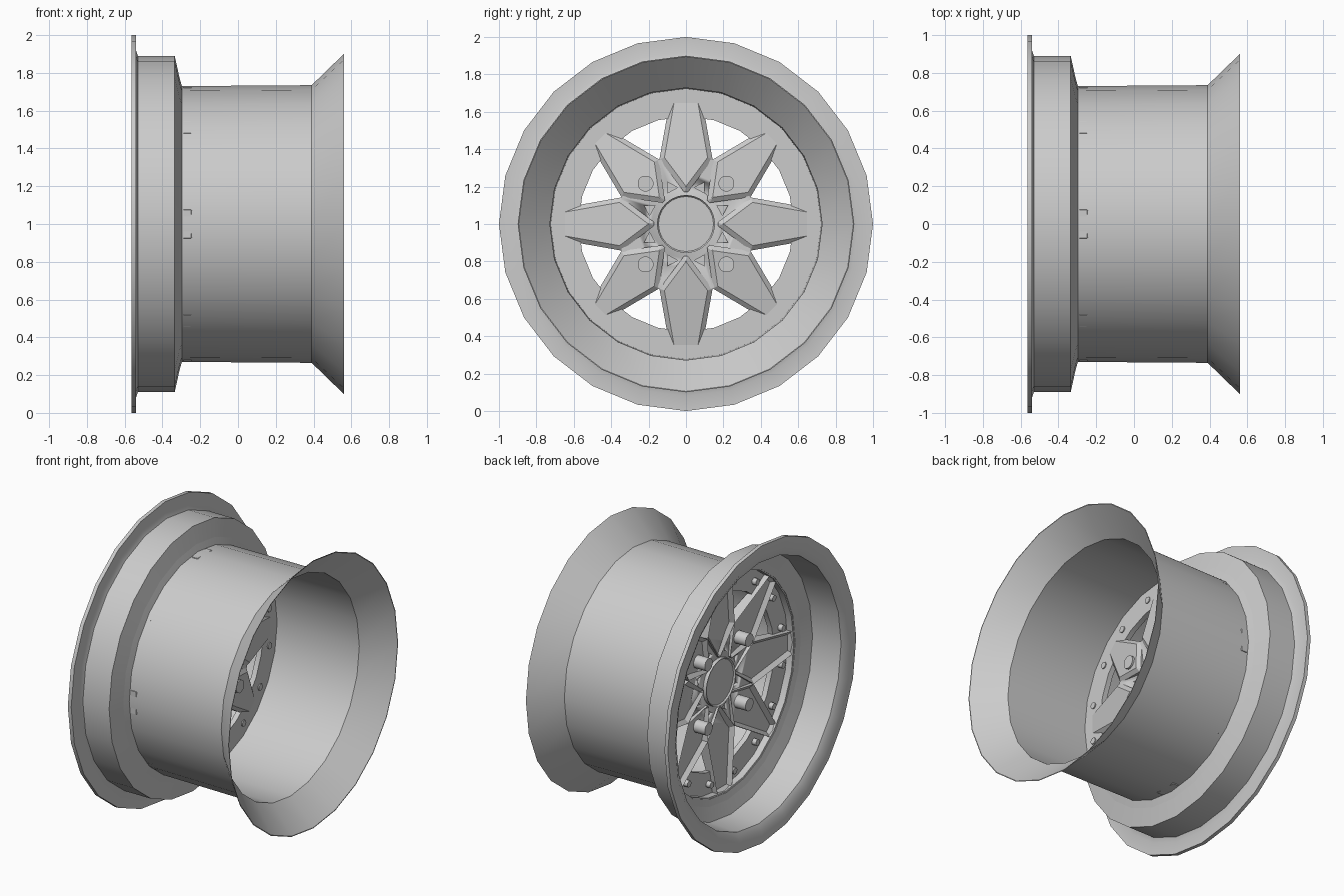
import bpy, bmesh
from math import sin, cos, pi, radians

cube = bpy.data.objects.get("Cube")
if cube:
    bpy.data.objects.remove(cube)

metal = bpy.data.materials.new("light grey metal")
metal.use_nodes = True
GREY = (0.6, 0.6, 0.6, 1)
metal.diffuse_color = GREY
metal.node_tree.nodes["Principled BSDF"].inputs["Base Color"].default_value = GREY


def finish(bm, name, angle=30):
    """Turn a bmesh into a named, smooth-by-angle object."""
    bmesh.ops.recalc_face_normals(bm, faces=bm.faces)
    me = bpy.data.meshes.new(name)
    bm.to_mesh(me)
    bm.free()
    me.materials.append(metal)
    ob = bpy.data.objects.new(name, me)
    bpy.context.collection.objects.link(ob)
    bpy.ops.object.select_all(action='DESELECT')
    ob.select_set(True)
    bpy.context.view_layer.objects.active = ob
    bpy.ops.object.shade_smooth_by_angle(angle=radians(angle))
    return ob


def revolve(name, profile, n=24):
    """Spin a closed (x, radius) profile about the wheel axle."""
    bm = bmesh.new()
    rings = [[bm.verts.new((x, r * sin(2 * pi * i / n), 1 + r * cos(2 * pi * i / n)))
              for x, r in profile] for i in range(n)]
    m = len(profile)
    for i in range(n):
        a, b = rings[i], rings[(i + 1) % n]
        for j in range(m):
            k = (j + 1) % m
            bm.faces.new((a[j], a[k], b[k], b[j]))
    return finish(bm, name)


def prism(bm, outline, turn, front, back):
    """Extrude a (radial, sideways) outline along x; returns both caps."""
    def ring(depth):
        return [bm.verts.new((depth(u), u * sin(turn) + w * cos(turn),
                              1 + u * cos(turn) - w * sin(turn))) for u, w in outline]
    f, b = ring(front), ring(back)
    n = len(outline)
    for i in range(n):
        j = (i + 1) % n
        bm.faces.new((f[i], f[j], b[j], b[i]))
    return bm.faces.new(f[::-1]), bm.faces.new(b)


def flat(x):
    return lambda r: x


def circle(radius, n, centre=0, start=0):
    return [(centre + radius * cos(start + 2 * pi * i / n),
             radius * sin(start + 2 * pi * i / n)) for i in range(n)]


# Rim: front flange, deep lip, barrel and flared rear edge
revolve("rim", [(-.565, 1), (-.54, 1), (-.54, .92), (-.53, .89), (-.335, .89),
                (-.3, .73), (.39, .735), (.56, .9), (.56, .895), (.392, .728),
                (-.295, .722), (-.335, .865), (-.54, .875), (-.565, .92)])

# Mounting ring behind the spoke tips
revolve("mounting_ring", [(-.25, .728), (-.25, .575), (-.215, .575), (-.215, .728)])


# Spokes: four wide, four narrow, recessed in front and ridged behind
def spoke_front(r):
    return -.29 + .04 * (.73 - r) / .56


def spoke_back(r):
    return -.25 + .1 * (.73 - r) / .56


bm = bmesh.new()
for i in range(8):
    tip = .045 if i % 2 else .075
    outline = [(.725, -tip), (.725, tip), (.346, .142), (.17, .01),
               (.17, -.01), (.346, -.142)]
    caps = prism(bm, outline, i * pi / 4, spoke_front, spoke_back)
    bmesh.ops.recalc_face_normals(bm, faces=bm.faces)
    for cap, depth in zip(caps, (-.025, .02)):
        bmesh.ops.inset_region(bm, faces=[cap], thickness=.025, depth=depth,
                               use_even_offset=True)
finish(bm, "spokes", 20)

# Hub core with small triangular pockets on both sides
bm = bmesh.new()
prism(bm, circle(.374, 8, start=pi / 8), 0, flat(-.235), flat(-.175))
core = finish(bm, "hub_core")
bm = bmesh.new()
for i in range(4):
    for s in (-1, 1):
        tri = [(.165, s * .1), (.225, s * .1), (.195, s * .045)]
        for x0, x1 in ((-.3, -.215), (-.195, -.1)):
            prism(bm, tri, i * pi / 2, flat(x0), flat(x1))
cutter = finish(bm, "pocket_cutter")
cutter.hide_render = True
cutter.hide_set(True)
cut = core.modifiers.new("pockets", 'BOOLEAN')
cut.operation = 'DIFFERENCE'
cut.object = cutter

# Centre cap
bm = bmesh.new()
caps = prism(bm, circle(.155, 24), 0, flat(-.26), flat(-.14))
bmesh.ops.recalc_face_normals(bm, faces=bm.faces)
for cap in caps:
    bmesh.ops.inset_region(bm, faces=[cap], thickness=.008, depth=-.01)
finish(bm, "centre_cap")

# Lug nuts on the narrow spokes
bm = bmesh.new()
for i in range(4):
    prism(bm, circle(.043, 12, .306), pi / 4 + i * pi / 2, flat(-.32), flat(-.135))
finish(bm, "lug_nuts", 40)

# Ring bolts, one either side of each spoke
bm = bmesh.new()
for i in range(8):
    for s in (-1, 1):
        prism(bm, circle(.022, 8, .65), i * pi / 4 + s * radians(11),
              flat(-.28), flat(-.208))
finish(bm, "ring_bolts", 50)
